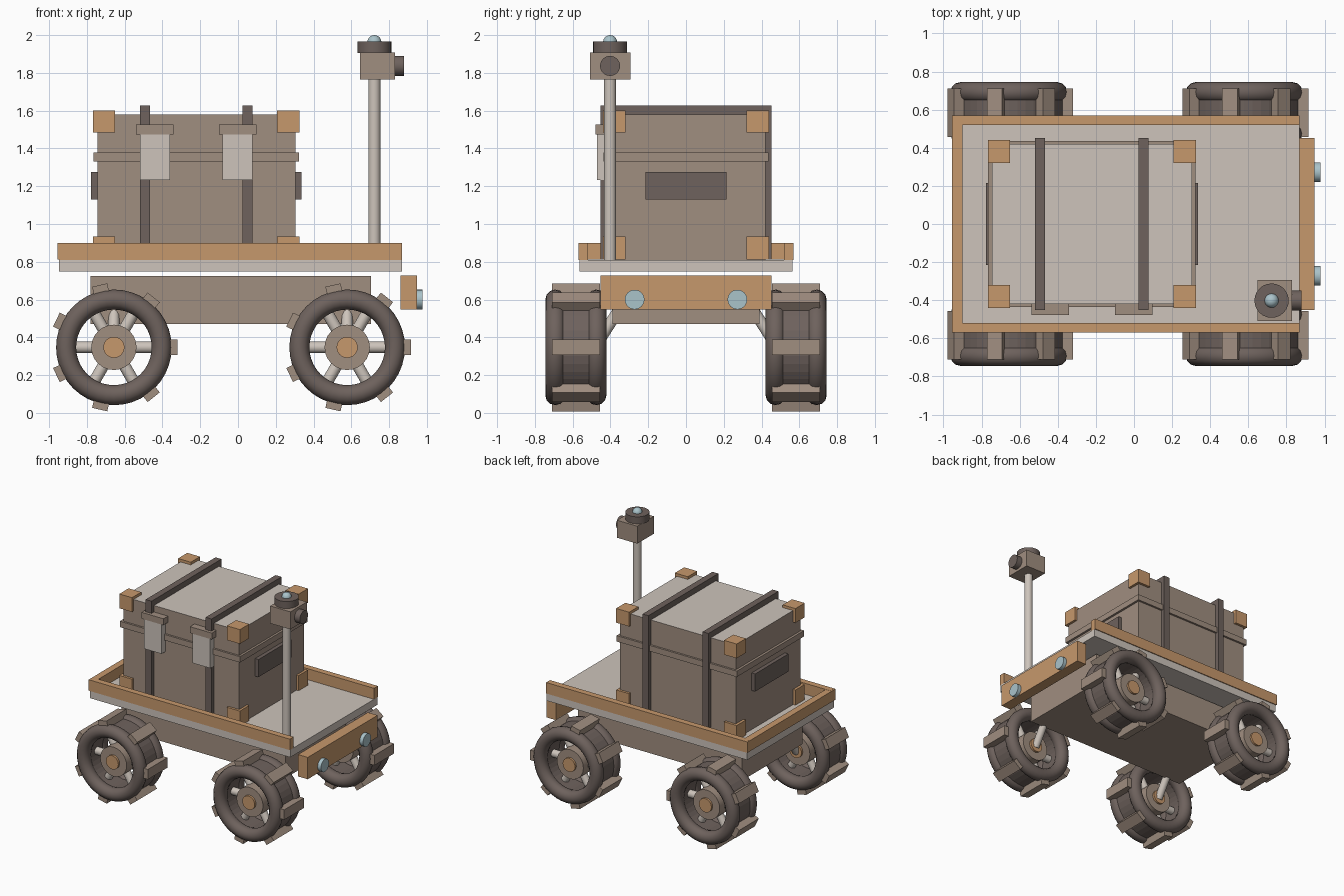
import bpy, bmesh, math
from mathutils import Matrix, Vector

if "Cube" in bpy.data.objects:
    bpy.data.objects.remove(bpy.data.objects["Cube"])


def material(name, rgb):
    lin = [((c / 255 + 0.055) / 1.055) ** 2.4 for c in rgb]
    m = bpy.data.materials.new(name)
    m.diffuse_color = (*lin, 1)
    m.use_nodes = True
    m.node_tree.nodes["Principled BSDF"].inputs["Base Color"].default_value = m.diffuse_color
    return m


BROWN = material("brown", (160, 142, 128))
ORANGE = material("copper_orange", (198, 152, 108))
LIGHT = material("light_grey", (205, 196, 187))
DARK = material("dark_brown", (110, 98, 93))
GLASS = material("pale_blue", (170, 195, 202))


def finish(bm, name, mat):
    bmesh.ops.recalc_face_normals(bm, faces=bm.faces[:])
    me = bpy.data.meshes.new(name)
    bm.to_mesh(me)
    bm.free()
    me.materials.append(mat)
    ob = bpy.data.objects.new(name, me)
    bpy.context.collection.objects.link(ob)
    return ob


def box(name, mat, x, y, z):
    """Box from (min, max) ranges."""
    bm = bmesh.new()
    size = [r[1] - r[0] for r in (x, y, z)]
    mid = [(r[1] + r[0]) / 2 for r in (x, y, z)]
    bmesh.ops.create_cube(bm, size=1, matrix=Matrix.Translation(mid) @ Matrix.Diagonal((*size, 1)))
    return finish(bm, name, mat)


def add_rod(bm, a, b, r, seg):
    a, b = Vector(a), Vector(b)
    rot = (b - a).to_track_quat('Z', 'Y').to_matrix().to_4x4()
    bmesh.ops.create_cone(bm, cap_ends=True, segments=seg, radius1=r, radius2=r, depth=(b - a).length,
                          matrix=Matrix.Translation((a + b) / 2) @ rot)
    for f in bm.faces:
        f.smooth = len(f.verts) == 4


def rod(name, mat, a, b, r, seg=24):
    bm = bmesh.new()
    add_rod(bm, a, b, r, seg)
    return finish(bm, name, mat)


def add_ring(bm, centre, profile, smooth, seg=40):
    """Closed (radius, y) profile turned about the y axis."""
    rings = []
    for i in range(seg):
        t = 2 * math.pi * i / seg
        rings.append([bm.verts.new((centre[0] + r * math.cos(t), centre[1] + y, centre[2] + r * math.sin(t)))
                      for r, y in profile])
    n = len(profile)
    for i in range(seg):
        p, q = rings[i], rings[(i + 1) % seg]
        for j in range(n):
            k = (j + 1) % n
            bm.faces.new((p[j], p[k], q[k], q[j])).smooth = smooth


def wheel(tag, x, side):
    c = Vector((x, 0.583 * side, 0.347))
    # tyre: two round side walls and a drum between them
    bm = bmesh.new()
    for s in (-1, 1):
        add_ring(bm, c, [(0.253 + 0.053 * math.cos(a), 0.109 * s + 0.053 * math.sin(a))
                         for a in [2 * math.pi * k / 12 for k in range(12)]], True)
    add_ring(bm, c, [(0.285, -0.105), (0.285, 0.105), (0.215, 0.105), (0.215, -0.105)], False)
    finish(bm, tag + "_tyre", DARK)
    # seven tread blocks
    bm = bmesh.new()
    for i in range(7):
        bmesh.ops.create_cube(bm, size=1, matrix=Matrix.Translation(c)
                              @ Matrix.Rotation(-2 * math.pi * i / 7, 4, 'Y')
                              @ Matrix.Translation((0.306, 0, 0)) @ Matrix.Diagonal((0.064, 0.254, 0.082, 1)))
    finish(bm, tag + "_treads", BROWN)
    # hub, cap and six spokes
    rod(tag + "_hub", BROWN, c - Vector((0, 0.09, 0)), c + Vector((0, 0.09, 0)), 0.12)
    rod(tag + "_hub_cap", ORANGE, c - Vector((0, 0.107, 0)), c + Vector((0, 0.107, 0)), 0.056)
    bm = bmesh.new()
    for i in range(6):
        d = Vector((math.cos(i * math.pi / 3), 0, math.sin(i * math.pi / 3)))
        add_rod(bm, c + d * 0.09, c + d * 0.23, 0.031, 12)
    finish(bm, tag + "_spokes", LIGHT)
    # suspension arm
    rod(tag + "_arm", LIGHT, (x, 0.34 * side, 0.57), (x, 0.49 * side, 0.335), 0.03, 12)


for xn, x in (("rear", -0.657), ("front", 0.578)):
    for sn, s in (("right", -1), ("left", 1)):
        wheel(f"{xn}_{sn}_wheel", x, s)

# chassis, deck and rails
box("chassis", BROWN, (-0.782, 0.705), (-0.39, 0.39), (0.47, 0.725))
box("deck", LIGHT, (-0.947, 0.868), (-0.563, 0.563), (0.748, 0.81))
for s in (-1, 1):
    box("side_rail", ORANGE, (-0.947, 0.868), sorted((0.52 * s, 0.57 * s)), (0.81, 0.9))
box("rear_rail", ORANGE, (-0.955, -0.9), (-0.57, 0.57), (0.811, 0.899))

# bumper with two lamps
box("bumper", ORANGE, (0.86, 0.948), (-0.452, 0.452), (0.548, 0.727))
for s in (-1, 1):
    rod("lamp", GLASS, (0.94, 0.272 * s, 0.6), (0.978, 0.272 * s, 0.6), 0.052)

# crate with a pale lid top
crate = box("crate", BROWN, (-0.745, 0.305), (-0.42, 0.42), (0.81, 1.58))
crate.data.materials.append(LIGHT)
for p in crate.data.polygons:
    p.material_index = 1 if p.normal.z > 0.5 else 0
box("crate_lip", BROWN, (-0.765, 0.323), (-0.436, 0.436), (1.33, 1.378))
for x in ((-0.767, -0.652), (0.207, 0.325)):
    for s in (-1, 1):
        for z in ((0.811, 0.935), (1.485, 1.602)):
            box("corner_guard", ORANGE, x, sorted((0.32 * s, 0.44 * s)), z)

# straps over the crate: front, back and top runs
for x in ((-0.52, -0.467), (0.024, 0.077)):
    for s in (-1, 1):
        box("strap_side", DARK, x, sorted((0.41 * s, 0.452 * s)), (0.811, 1.59))
    box("strap_top", DARK, x, (-0.452, 0.452), (1.57, 1.627))

# end handles
box("left_handle", DARK, (-0.777, -0.74), (-0.215, 0.215), (1.13, 1.274))
box("right_handle", DARK, (0.3, 0.336), (-0.215, 0.215), (1.13, 1.274))

# front latches
for x in (-0.44, -0.002):
    box("latch_plate", LIGHT, (x - 0.079, x + 0.079), (-0.472, -0.42), (1.232, 1.48))
    box("latch_cap", BROWN, (x - 0.099, x + 0.099), (-0.478, -0.42), (1.475, 1.527))

# camera mast
rod("mast", LIGHT, (0.722, -0.402, 0.81), (0.722, -0.402, 1.78), 0.032)
box("camera_head", BROWN, (0.647, 0.83), (-0.508, -0.294), (1.765, 1.908))
rod("camera_lens", DARK, (0.82, -0.402, 1.837), (0.878, -0.402, 1.837), 0.053)
rod("turret_disc", DARK, (0.722, -0.402, 1.905), (0.722, -0.402, 1.965), 0.09)
bm = bmesh.new()
bmesh.ops.create_uvsphere(bm, u_segments=20, v_segments=12, radius=0.037,
                          matrix=Matrix.Translation((0.722, -0.402, 1.963)))
for f in bm.faces:
    f.smooth = True
finish(bm, "beacon", GLASS)
